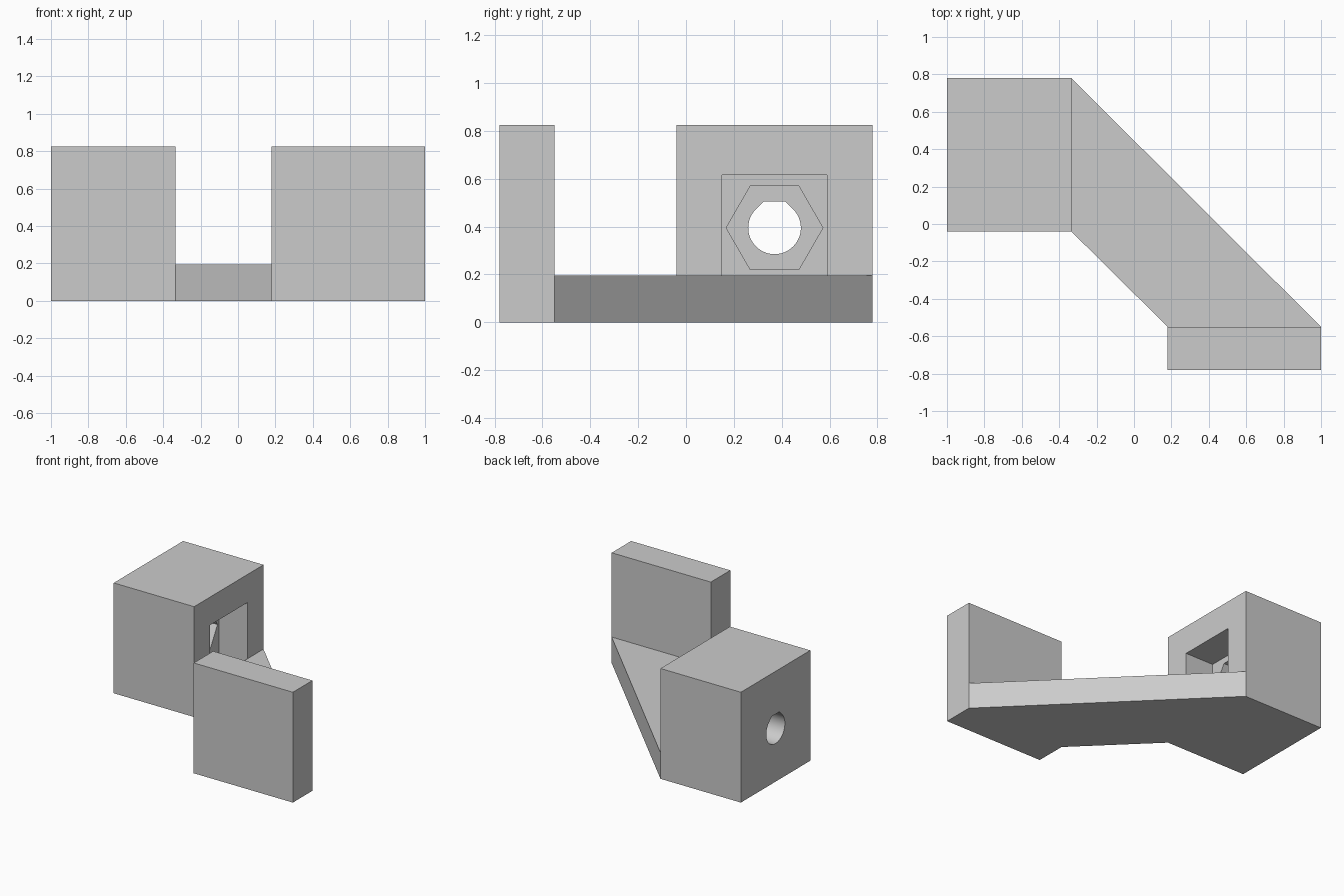
import bpy
import math
from mathutils import Matrix

cube = bpy.data.objects.get("Cube")
if cube:
    bpy.data.objects.remove(cube, do_unlink=True)

# Single plain grey material
GREY = (0.6, 0.6, 0.6, 1.0)
grey = bpy.data.materials.new("plain_grey")
grey.use_nodes = True
grey.diffuse_color = GREY
grey.node_tree.nodes["Principled BSDF"].inputs["Base Color"].default_value = GREY

# Main dimensions
HEIGHT, BAR_TOP = 0.825, 0.195
BLOCK_X, BLOCK_Y, BACK = -0.335, -0.04, 0.78
PLATE_X, PLATE_Y = 0.18, -0.55
HOLE_Y, HOLE_Z = 0.37, 0.395


def prism(name, outline, low, high, matrix=Matrix()):
    """Extrude a counter-clockwise outline between two levels."""
    n = len(outline)
    verts = [matrix @ Matrix.Translation((a, b, h)).to_translation()
             for h in (low, high) for a, b in outline]
    faces = [tuple(reversed(range(n))), tuple(range(n, 2 * n))]
    faces += [(i, (i + 1) % n, n + (i + 1) % n, n + i) for i in range(n)]
    mesh = bpy.data.meshes.new(name)
    mesh.from_pydata(verts, [], faces)
    mesh.materials.append(grey)
    obj = bpy.data.objects.new(name, mesh)
    bpy.context.collection.objects.link(obj)
    return obj


def rect(x0, x1, y0, y1):
    return [(x0, y0), (x1, y0), (x1, y1), (x0, y1)]


def arc(radius, start, end, steps):
    angles = [math.radians(start + (end - start) * i / steps) for i in range(steps + 1)]
    return [(radius * math.cos(a), radius * math.sin(a)) for a in angles]


def cut(target, name, outline, low, high):
    """Subtract a prism whose profile lies in the YZ plane, running along X."""
    along_x = Matrix(((0, 0, 1, 0), (1, 0, 0, HOLE_Y), (0, 1, 0, HOLE_Z), (0, 0, 0, 1)))
    cutter = prism(name, outline, low, high, along_x)
    cutter.hide_render = True
    mod = target.modifiers.new(name, 'BOOLEAN')
    mod.operation = 'DIFFERENCE'
    mod.solver = 'EXACT'
    mod.object = cutter
    bpy.context.view_layer.objects.active = target
    bpy.ops.object.modifier_apply(modifier=mod.name)
    bpy.data.objects.remove(cutter, do_unlink=True)


# Solid parts: block, upright plate and the slanted bar joining them
block = prism("bolt_block", rect(-1, BLOCK_X, BLOCK_Y, BACK), 0, HEIGHT)
prism("upright_plate", rect(PLATE_X, 1, -BACK, PLATE_Y), 0, HEIGHT)
prism("slanted_bar", [(BLOCK_X, BLOCK_Y), (PLATE_X, PLATE_Y), (1, PLATE_Y),
                      (BLOCK_X, BACK)], 0, BAR_TOP)

# Square pocket, hexagonal nut recess and through hole with a flattened roof
POCKET, R = 0.22, 0.11
POCKET_FLOOR = BLOCK_X - 0.235
flat = R * math.tan(math.radians(22.5))
hole = arc(R, 135, 405, 36) + [(flat, R), (-flat, R)]
cut(block, "square_pocket", rect(-POCKET, POCKET, -POCKET, POCKET), POCKET_FLOOR, 0)
cut(block, "nut_recess", arc(0.202, 0, 300, 5), POCKET_FLOOR - 0.16, POCKET_FLOOR + 0.05)
cut(block, "bolt_hole", hole, -1.1, 0)

# Smooth the hole wall while the flat faces stay crisp
bpy.ops.object.select_all(action='DESELECT')
block.select_set(True)
bpy.context.view_layer.objects.active = block
bpy.ops.object.shade_smooth_by_angle(angle=math.radians(20))
